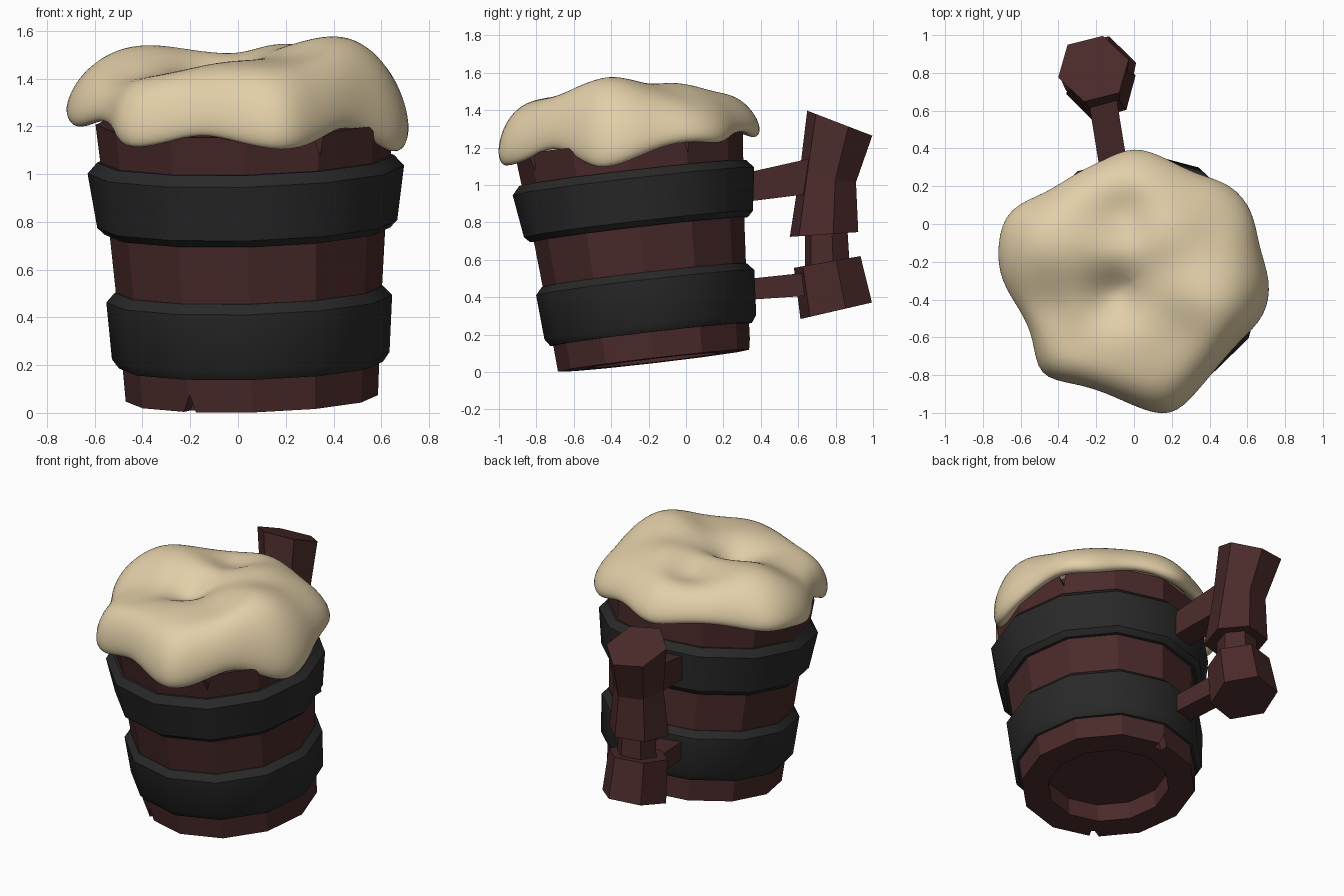
import bpy, bmesh
from math import sin, cos, pi, radians, exp
from mathutils import Matrix, Vector

cube = bpy.data.objects.get("Cube")
if cube:
    bpy.data.objects.remove(cube, do_unlink=True)


def material(name, rgb):
    m = bpy.data.materials.new(name)
    m.use_nodes = True
    m.diffuse_color = (*rgb, 1)
    m.node_tree.nodes["Principled BSDF"].inputs["Base Color"].default_value = (*rgb, 1)
    return m


WOOD = material("dark_red_wood", (0.07, 0.023, 0.023))
IRON = material("black_iron", (0.022, 0.022, 0.022))
FOAM = material("cream_foam", (0.76, 0.62, 0.39))

# The barrel leans forward and slightly sideways, and is a little oval
LEAN = (Matrix.Translation((0.058, -0.17, 0.061))
        @ Matrix.Rotation(radians(6.6), 4, 'X')
        @ Matrix.Rotation(radians(-1.5), 4, 'Y')
        @ Matrix.Diagonal((1.02, 1, 1, 1)))


def finish(bm, name, mat=None):
    bmesh.ops.recalc_face_normals(bm, faces=bm.faces)
    me = bpy.data.meshes.new(name)
    bm.to_mesh(me)
    bm.free()
    ob = bpy.data.objects.new(name, me)
    bpy.context.collection.objects.link(ob)
    if mat:
        me.materials.append(mat)
    return ob


def skin(bm, rings, caps=True):
    """Bridge rings of points with quads, optionally closing both ends."""
    rings = [[bm.verts.new(p) for p in ring] for ring in rings]
    n = len(rings[0])
    for a, b in zip(rings, rings[1:]):
        for i in range(n):
            j = (i + 1) % n
            bm.faces.new((a[i], a[j], b[j], b[i]))
    if caps:
        bm.faces.new(rings[0])
        bm.faces.new(rings[-1])
    return rings


def circle(r, n, phase=0.0):
    return [Vector((r * cos(phase + 2 * pi * i / n), r * sin(phase + 2 * pi * i / n), 0))
            for i in range(n)]


def lathe(name, profile, mat):
    bm = bmesh.new()
    skin(bm, [[LEAN @ (p + Vector((0, 0, t))) for p in circle(r, 12)] for r, t in profile])
    return finish(bm, name, mat)


# Barrel with hollow base and raised rim
barrel = lathe("barrel", [(0.36, 0.12), (0.36, 0), (0.518, 0), (0.546, 0.45), (0.564, 0.68),
                          (0.612, 1.17), (0.53, 1.17), (0.53, 1.08)], WOOD)

# Small V-shaped gaps between staves
bm = bmesh.new()
for angle, r, base, tip in [(-120, 0.52, -0.02, 0.075), (90, 0.52, -0.02, 0.075),
                            (-60, 0.6, 1.2, 1.07), (30, 0.6, 1.2, 1.07)]:
    place = LEAN @ Matrix.Rotation(radians(angle), 4, 'Z')
    skin(bm, [[place @ Vector(p) for p in ((x, -0.035, base), (x, 0.035, base), (x, 0.008, tip))]
              for x in (r - 0.06, r + 0.08)])
cutter = finish(bm, "notch_cutter")
cutter.hide_render = True
cutter.hide_viewport = True
gap = barrel.modifiers.new("stave_gaps", 'BOOLEAN')
gap.operation = 'DIFFERENCE'
gap.object = cutter

# Iron hoops
for name, profile in [
    ("lower_hoop", [(0.49, 0.14), (0.542, 0.14), (0.57, 0.18), (0.587, 0.42),
                    (0.551, 0.46), (0.49, 0.46)]),
    ("upper_hoop", [(0.49, 0.705), (0.586, 0.705), (0.616, 0.735), (0.65, 0.965),
                    (0.61, 1.01), (0.49, 1.01)])]:
    hoop = lathe(name, profile, IRON)
    bpy.ops.object.select_all(action='DESELECT')
    hoop.select_set(True)
    bpy.context.view_layer.objects.active = hoop
    bpy.ops.object.shade_smooth_by_angle(angle=radians(33))


# Hexagonal handle pieces: centre, radius and tilt of each section
def hex_loft(name, sections):
    bm = bmesh.new()
    skin(bm, [[Vector(c) + Matrix.Rotation(radians(tilt), 3, 'X') @ p
               for p in circle(r, 6, radians(15))] for c, r, tilt in sections])
    finish(bm, name, WOOD)


hex_loft("handle_grip", [((-0.175, 0.738, 0.735), 0.19, 4), ((-0.185, 0.757, 1.03), 0.158, -6),
                         ((-0.215, 0.822, 1.33), 0.193, -21)])
hex_loft("handle_neck", [((-0.17, 0.755, 0.56), 0.125, 6), ((-0.17, 0.75, 0.76), 0.117, 4)])
hex_loft("handle_foot", [((-0.185, 0.803, 0.327), 0.203, 13), ((-0.18, 0.755, 0.588), 0.187, 10)])


# Bars joining the handle to the barrel
def bar(name, start, end, heights, width):
    bm = bmesh.new()
    bmesh.ops.create_cube(bm, size=1)
    for v in bm.verts:
        far = v.co.y > 0
        v.co = Vector(end if far else start) + Vector((v.co.x * width, 0, v.co.z * heights[far]))
    finish(bm, name, WOOD)


bar("upper_bar", (-0.105, 0.28, 0.98), (-0.17, 0.68, 1.05), (0.15, 0.19), 0.15)
bar("lower_bar", (-0.105, 0.28, 0.437), (-0.17, 0.68, 0.472), (0.11, 0.125), 0.14)


def crisp(values):
    """Exaggerate lobes so that they survive the softening."""
    n = len(values)
    return [v + 0.4 * (v - (values[i - 1] + values[(i + 1) % n]) / 2)
            for i, v in enumerate(values)]


# Foam: outline radius and drip height around the rim, every 15 degrees from +x
REACH = crisp([.705, .68, .71, .705, .65, .66, .69, .65, .64, .655, .74, .73,
               .69, .62, .615, .685, .625, .61, .655, .72, .665, .63, .64, .70])
DRIP = crisp([1.13, 1.2, 1.23, 1.22, 1.27, 1.28, 1.25, 1.27, 1.28, 1.26, 1.24, 1.23,
              1.19, 1.22, 1.19, 1.11, 1.13, 1.16, 1.13, 1.10, 1.13, 1.19, 1.16, 1.09])
# Swells and hollows: x, y, height, spread
BUMPS = [(0.43, -0.43, 0.13, 0.18), (-0.45, -0.1, 0.09, 0.18), (-0.1, -0.37, -0.12, 0.11),
         (-0.05, 0.06, -0.07, 0.09), (0.2, -0.02, 0.07, 0.13), (0.0, 0.22, 0.05, 0.12),
         (-0.08, -0.6, 0.01, 0.1), (-0.1, -0.18, 0.03, 0.1), (0.25, -0.55, -0.04, 0.1),
         (-0.35, -0.6, -0.05, 0.15), (-0.5, -0.4, -0.07, 0.1)]


def foam_top(x, y):
    z = 1.495 - 0.15 * (x * x + (y + 0.3) ** 2)
    return z + sum(h * exp(-((x - a) ** 2 + (y - b) ** 2) / (2 * s * s)) for a, b, h, s in BUMPS)


def foam_ring(rho, mix, lift=0.0):
    """mix blends the height from the top surface (1) to the drip edge (0)."""
    ring = []
    for i, (r, low) in enumerate(zip(REACH, DRIP)):
        a = 2 * pi * i / len(REACH)
        r = 0.6 * rho + (r - 0.6) * rho ** 2
        x, y = r * cos(a), r * sin(a) - 0.3
        ring.append(Vector((x, y, low + mix * (foam_top(x, y) - low) + lift)))
    return ring


bm = bmesh.new()
rings = skin(bm, [foam_ring(*s) for s in (
    (0.08, 1), (0.18, 1), (0.3, 1), (0.45, 1), (0.6, 1), (0.74, 1), (0.86, 0.96), (0.96, 0.77),
    (1.015, 0.45), (1.025, 0.15), (0.99, -0.02), (0.93, 0, 0.01), (0.86, 0, 0.06))], False)
pole = bm.verts.new((0, -0.3, foam_top(0, -0.3)))
for i in range(len(REACH)):
    bm.faces.new((pole, rings[0][i], rings[0][(i + 1) % len(REACH)]))
foam = finish(bm, "foam", FOAM)
for p in foam.data.polygons:
    p.use_smooth = True
foam.modifiers.new("soften", 'SUBSURF').levels = 2
foam.modifiers["soften"].render_levels = 2
